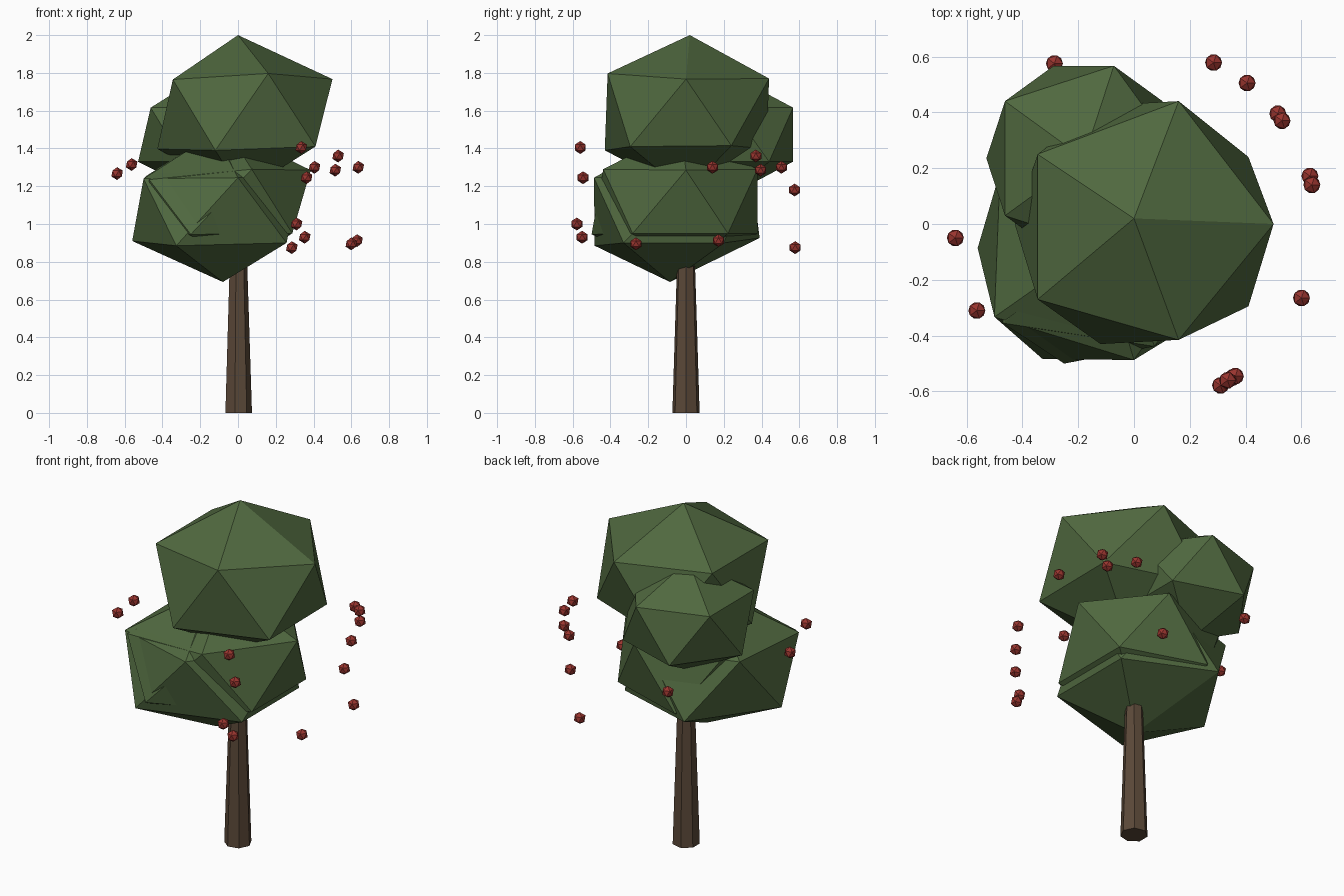
import bpy, bmesh, math
from mathutils import Vector, Matrix

if "Cube" in bpy.data.objects:
    bpy.data.objects.remove(bpy.data.objects["Cube"])


def material(name, rgb):
    m = bpy.data.materials.new(name)
    m.diffuse_color = (*rgb, 1)
    m.use_nodes = True
    m.node_tree.nodes["Principled BSDF"].inputs["Base Color"].default_value = m.diffuse_color
    return m


LEAF = material("leaf green", (0.08, 0.14, 0.05))
BARK = material("bark brown", (0.105, 0.066, 0.04))
RED = material("berry red", (0.32, 0.035, 0.028))


def finish(bm, name, mat):
    mesh = bpy.data.meshes.new(name)
    bm.to_mesh(mesh)
    bm.free()
    mesh.materials.append(mat)
    ob = bpy.data.objects.new(name, mesh)
    bpy.context.collection.objects.link(ob)
    return ob


def leaf_clump(name, centre, r, rz, pulls=()):
    """Squashed 20-sided ball; each pull point drags its nearest corner."""
    bm = bmesh.new()
    bmesh.ops.create_icosphere(
        bm, subdivisions=1, radius=1,
        matrix=Matrix.Translation(centre) @ Matrix.Diagonal((r, r, rz, 1)))
    start = {v: v.co.copy() for v in bm.verts}
    for p in map(Vector, pulls):
        min(start, key=lambda v: (start[v] - p).length).co = p
    return finish(bm, name, LEAF)


# Seven-sided tapered trunk, one corner towards +x
bm = bmesh.new()
bmesh.ops.create_cone(
    bm, cap_ends=True, segments=7, radius1=0.074, radius2=0.042, depth=1.0,
    matrix=Matrix.Translation((0, 0, 0.5)) @ Matrix.Rotation(-math.pi / 2, 4, 'Z'))
finish(bm, "trunk", BARK)

# Crown: top clump, two nested lower clumps, small back clump
leaf_clump("top_leaves", (0.02, 0, 1.585), 0.5, 0.42, [
    (0, 0.02, 2.0), (0.16, 0.44, 1.77), (0.5, 0, 1.767), (0.16, -0.415, 1.797),
    (-0.345, -0.27, 1.765), (-0.345, 0.25, 1.765), (0.41, 0.24, 1.415),
    (0.41, -0.295, 1.41), (-0.12, -0.43, 1.39)])
leaf_clump("lower_leaves", (-0.125, -0.07, 1.08), 0.49, 0.4, [
    (-0.08, -0.085, 0.693), (0.257, -0.33, 0.9), (0.257, 0.2, 0.9),
    (-0.327, -0.484, 0.885), (-0.56, -0.086, 0.91), (-0.26, 0.39, 0.926),
    (0, -0.487, 1.245), (-0.5, -0.333, 1.24), (0.33, -0.005, 1.245)])
leaf_clump("inner_leaves", (-0.06, -0.03, 1.12), 0.48, 0.38, [
    (-0.47, -0.355, 1.235), (-0.25, -0.5, 0.945), (-0.53, -0.1, 0.95),
    (0.385, 0, 1.285)])
leaf_clump("back_leaves", (-0.18, 0.235, 1.473), 0.39, 0.32)

# Berries scattered around the crown
BERRIES = [
    (0.335, -0.56, 1.405), (0.53, 0.37, 1.36), (0.405, 0.505, 1.30),
    (0.515, 0.395, 1.285), (0.637, 0.14, 1.30), (0.363, -0.545, 1.245),
    (0.31, -0.578, 1.0), (0.353, -0.55, 0.93), (0.285, 0.578, 0.875),
    (0.6, -0.265, 0.895), (0.63, 0.172, 0.912), (-0.64, -0.05, 1.267),
    (-0.563, -0.31, 1.315), (-0.285, 0.575, 1.18)]
bm = bmesh.new()
for p in BERRIES:
    bmesh.ops.create_icosphere(bm, subdivisions=1, radius=0.034,
                               matrix=Matrix.Translation(p))
finish(bm, "berries", RED)
